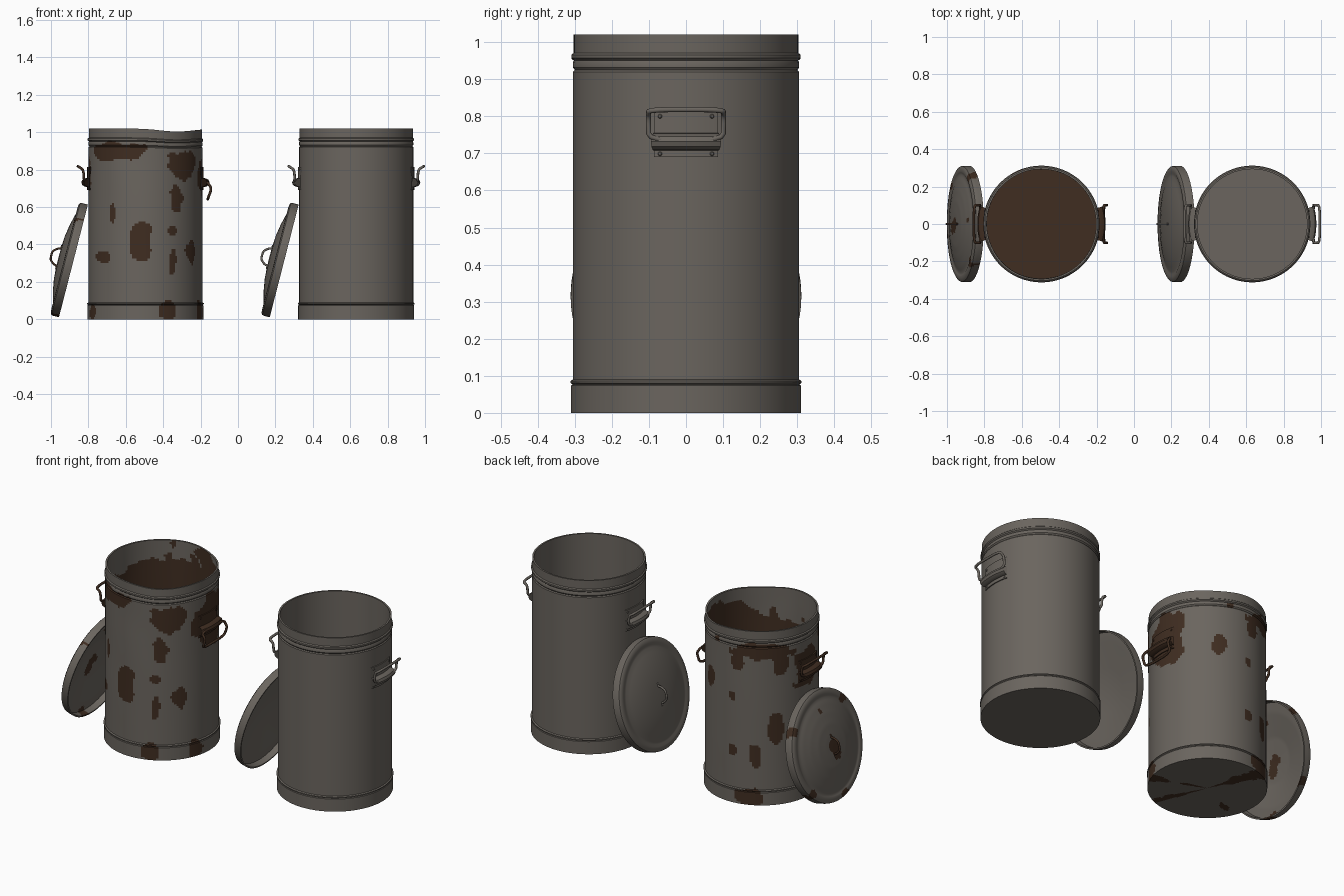
import bpy, bmesh, math
from mathutils import Matrix, Vector, noise

cube = bpy.data.objects.get("Cube")
if cube:
    bpy.data.objects.remove(cube, do_unlink=True)


def material(name, rgb):
    m = bpy.data.materials.new(name)
    m.use_nodes = True
    m.diffuse_color = (*rgb, 1)
    m.node_tree.nodes["Principled BSDF"].inputs["Base Color"].default_value = (*rgb, 1)
    return m


METAL = material("dull_metal", (0.145, 0.13, 0.113))
RUST = material("dark_rust", (0.05, 0.026, 0.015))


def finish(obj, angle=35):
    bpy.ops.object.select_all(action="DESELECT")
    obj.select_set(True)
    bpy.context.view_layer.objects.active = obj
    bpy.ops.object.shade_smooth_by_angle(angle=math.radians(angle))


def lathe(name, profile, place, steps=96, detail=None, sweep=360, rule=None, bend=None, mats=(METAL, RUST)):
    """Spin an (r, z) profile around z; rule picks face colours, bend dents vertices."""
    pts = []
    for a, b in zip(profile, profile[1:]):
        a, b = Vector(a), Vector(b)
        n = max(1, math.ceil((b - a).length / detail)) if detail else 1
        pts += [a.lerp(b, i / n) for i in range(n)]
    pts.append(Vector(profile[-1]))
    bm = bmesh.new()
    start = Matrix.Rotation(-math.radians(sweep) / 2, 3, "Z")
    verts = [bm.verts.new(start @ Vector((p.x, 0, p.y))) for p in pts]
    edges = [bm.edges.new(pair) for pair in zip(verts, verts[1:])]
    bmesh.ops.spin(bm, geom=verts + edges, cent=(0, 0, 0), axis=(0, 0, 1),
                   angle=math.radians(sweep), steps=steps)
    bmesh.ops.remove_doubles(bm, verts=bm.verts, dist=0.0001)
    if sweep < 360:
        bmesh.ops.holes_fill(bm, edges=bm.edges, sides=0)
    bmesh.ops.recalc_face_normals(bm, faces=bm.faces)
    if rule:
        for f in bm.faces:
            f.material_index = int(rule(f.calc_center_median()))
    if bend:
        for v in bm.verts:
            v.co = bend(v.co)
    bm.transform(place)
    mesh = bpy.data.meshes.new(name)
    bm.to_mesh(mesh)
    bm.free()
    for m in mats:
        mesh.materials.append(m)
    obj = bpy.data.objects.new(name, mesh)
    bpy.context.collection.objects.link(obj)
    finish(obj)
    return obj


def wire(name, points, place, mat, radius=0.007, closed=True):
    """Round rod through points, with softened corners."""
    pts = [Vector(p) for p in points]
    for _ in range(2):
        pairs = list(zip(pts, pts[1:] + pts[:1])) if closed else list(zip(pts, pts[1:]))
        cut = [a.lerp(b, t) for a, b in pairs for t in (0.18, 0.82)]
        pts = cut if closed else [pts[0]] + cut + [pts[-1]]
    curve = bpy.data.curves.new(name, "CURVE")
    curve.dimensions = "3D"
    curve.bevel_depth = radius
    curve.bevel_resolution = 3
    curve.use_fill_caps = True
    spline = curve.splines.new("POLY")
    spline.points.add(len(pts) - 1)
    for sp, p in zip(spline.points, pts):
        sp.co = (*(place @ p), 1)
    spline.use_cyclic_u = closed
    curve.materials.append(mat)
    obj = bpy.data.objects.new(name, curve)
    bpy.context.collection.objects.link(obj)
    bpy.ops.object.select_all(action="DESELECT")
    obj.select_set(True)
    bpy.context.view_layer.objects.active = obj
    bpy.ops.object.convert(target="MESH")
    finish(bpy.context.object, 50)


# Rust patches on the drum: azimuth, height, half angle, half height
PATCHES = [
    (-125, .9, 33, .05), (-50, .82, 16, .1), (-57, .65, 9, .08), (-125, .57, 3, .05),
    (-94, .41, 11, .1), (-62, .31, 6, .07), (-62, .47, 5, .03), (-37, .36, 8, .07),
    (-139, .34, 12, .03), (-155, .04, 12, .04), (-67, .04, 8, .05), (-20, .04, 8, .05),
    (0, .76, 24, .14), (180, .77, 20, .1), (120, .9, 34, .05), (100, .83, 7, .05),
    (145, .82, 8, .06), (94, .62, 4, .03), (139, .45, 8, .08), (94, .31, 4, .03),
    (118, .28, 7, .07), (112, .04, 14, .05), (62, .68, 7, .05), (74, .93, 4, .02),
]


def drum_rust(p):
    az = math.degrees(math.atan2(p.y, p.x))
    wobble = noise.noise(p * 9) + 0.5 * noise.noise(p * 22)
    if math.hypot(p.x, p.y) < 0.297 and p.z > 0.02:
        return p.z < 0.9 + 0.09 * math.cos(math.radians(az - 50)) + 0.1 * wobble
    for a, z, w, h in PATCHES:
        da = (az - a + 180) % 360 - 180
        if math.hypot(da / w, (p.z - z) / h) < 1 + 0.5 * wobble:
            return True
    return False


def drum_dents(p):
    az = math.atan2(p.y, p.x)
    k = 1 + 0.012 * p.z * math.sin(3 * az + 4 * p.z) * noise.noise(p * 3 + Vector((5, 0, 0)))
    top = max(0, (p.z - 0.85) / 0.17)
    dip = 0.016 * top * math.exp(-((p.x - 0.17) / 0.13) ** 2)
    return Vector((p.x * k, p.y * k, p.z - dip))


def lid_rust(p):
    if p.z < 0.03 and math.hypot(p.x, p.y) < 0.3:
        return False
    wobble = noise.noise(p * 14) + 0.5 * noise.noise(p * 30)
    spots = [(0, 0, .04), (-.05, -.02, .03), (.2, -.2, .025), (-.2, .22, .03),
             (.17, .27, .03), (-.3, -.06, .03), (.2, .02, .015)]
    return any(math.hypot(p.x - x, p.y - y) < r * (1 + 0.6 * wobble) for x, y, r in spots)


DRUM = [(0, 0), (.31, 0), (.31, .074), (.306, .077), (.312, .081), (.312, .086), (.305, .09),
        (.305, .92), (.3, .925), (.305, .932), (.305, .946), (.302, .951), (.309, .957),
        (.309, .966), (.303, .971), (.303, 1.02), (.293, 1.02), (.293, .03), (0, .03)]
LID = [(0, .082), (.06, .081), (.12, .077), (.18, .067), (.23, .055), (.255, .047), (.268, .046),
       (.28, .05), (.3, .048), (.309, .042), (.311, .03), (.311, 0), (.303, 0), (.301, .036),
       (.25, .04), (.12, .066), (0, .072)]
BRACKET = [(.3, .69), (.311, .69), (.311, .708), (.325, .709), (.338, .718), (.343, .732),
           (.337, .746), (.325, .753), (.311, .755), (.311, .815), (.3, .815)]
RAISED = [(.327, .735), (.332, .8), (.361, .818)]
HANGING = [(.33, .735), (.354, .7), (.333, .642)]


def bin_with_lid(prefix, x, rusty):
    base = Matrix.Translation((x, 0, 0))
    fit = RUST if rusty else METAL
    # Drum and leaning lid
    extra = dict(steps=160, detail=0.0125) if rusty else {}
    lathe(prefix + "_drum", DRUM, base, rule=drum_rust if rusty else None,
          bend=drum_dents if rusty else None, **extra)
    lean = base @ Matrix.Translation((-0.385, 0, 0.312)) @ Matrix.Rotation(math.radians(-75.6), 4, "Y")
    lathe(prefix + "_lid", LID, lean, rule=lid_rust if rusty else None, **extra)
    grip = [(-.066, .078), (-.048, .08), (-.042, .1), (-.022, .122),
            (.022, .122), (.042, .1), (.048, .08), (.066, .078)]
    wire(prefix + "_lid_handle", [(u, 0, n) for u, n in grip], lean, fit, 0.006, False)

    # Side handles
    for side, turn in (("left", 0), ("right", math.pi)):
        place = base @ Matrix.Rotation(turn, 4, "Z")
        tag = f"{prefix}_{side}_"
        lathe(tag + "bracket", BRACKET, place, steps=12, sweep=32, mats=(fit,))
        shape = HANGING if rusty and side == "left" else RAISED
        loop = [(r, -.101, z) for r, z in shape] + [(r, .101, z) for r, z in reversed(shape)]
        wire(tag + "handle", loop, place, fit)
        for a in (-13, 13):
            for z in (.699, .8):
                pin = place @ Matrix.Rotation(math.radians(a), 4, "Z") @ Matrix.Translation((.311, 0, z))
                pin = pin @ Matrix.Rotation(math.pi / 2, 4, "Y")
                lathe(tag + "rivet", [(.006, 0), (.004, .003), (0, .004)], pin, steps=10, mats=(fit,))


bin_with_lid("rusty", -0.495, True)
bin_with_lid("clean", 0.632, False)
